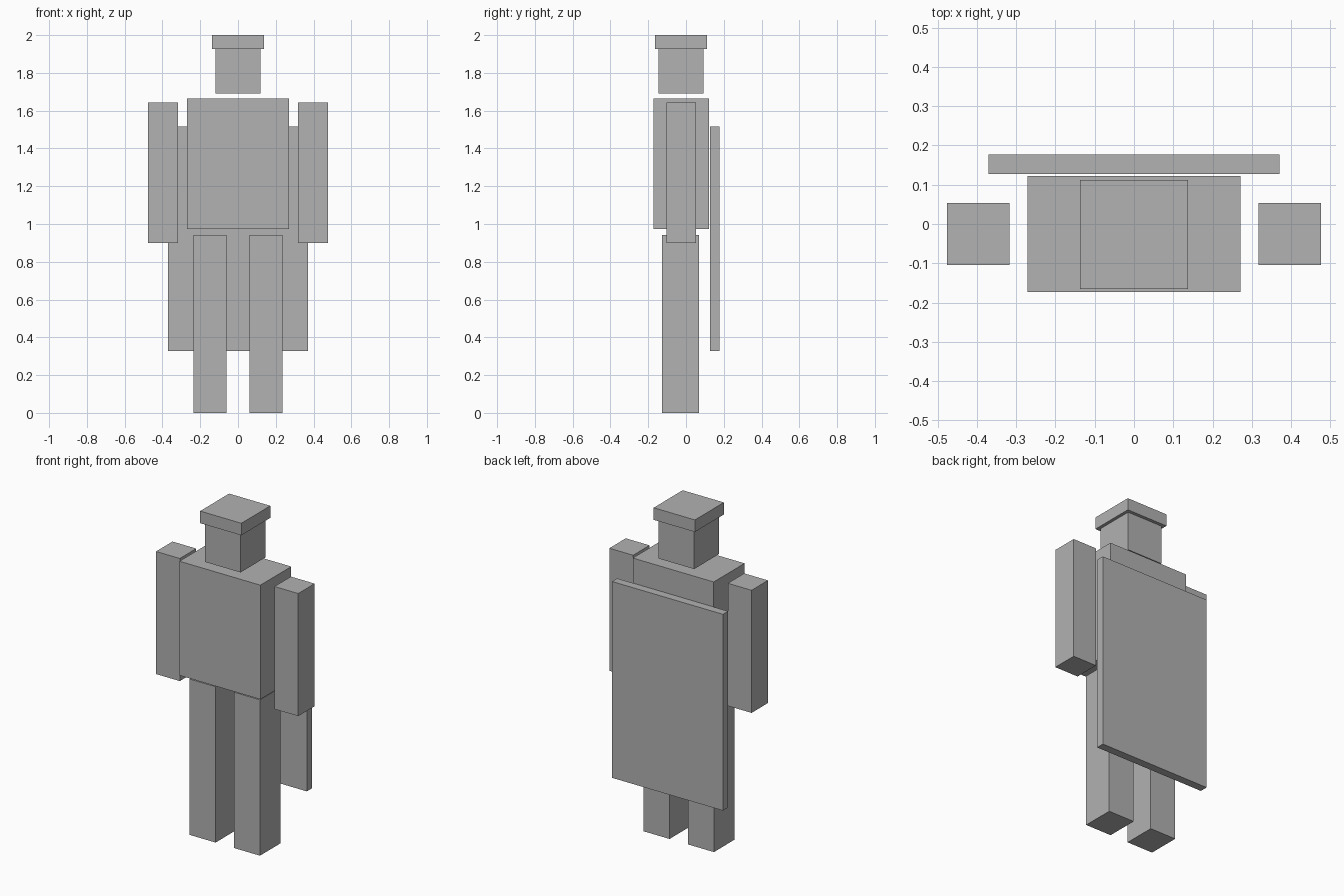
import bpy

default_cube = bpy.data.objects.get("Cube")
if default_cube:
    bpy.data.objects.remove(default_cube, do_unlink=True)

# Single plain grey for the whole figure
GREY = (0.445, 0.445, 0.445, 1.0)
grey = bpy.data.materials.new("plain_grey")
grey.use_nodes = True
grey.diffuse_color = GREY
grey.node_tree.nodes["Principled BSDF"].inputs["Base Color"].default_value = GREY


def box(name, x, y, z):
    """Axis-aligned block spanning the given (min, max) ranges."""
    spans = (x, y, z)
    bpy.ops.mesh.primitive_cube_add(size=1, location=[(a + b) / 2 for a, b in spans])
    obj = bpy.context.object
    obj.name = name
    obj.scale = [b - a for a, b in spans]
    bpy.ops.object.transform_apply(location=False, rotation=False, scale=True)
    obj.data.materials.append(grey)
    return obj


def pair(name, x, y, z):
    """Left block (+x) and its mirrored right twin."""
    box("left_" + name, x, y, z)
    box("right_" + name, (-x[1], -x[0]), y, z)


# Body
box("torso", (-0.271, 0.271), (-0.173, 0.122), (0.973, 1.664))
pair("leg", (0.061, 0.236), (-0.127, 0.07), (0, 0.943))
pair("arm", (0.317, 0.476), (-0.104, 0.053), (0.9, 1.642))

# Head floats just above the torso, with a flat cap on it
box("head", (-0.119, 0.119), (-0.146, 0.092), (1.69, 1.928))
box("cap", (-0.138, 0.138), (-0.165, 0.112), (1.927, 2.0))

# Cape hanging behind the back
box("cape", (-0.371, 0.371), (0.128, 0.177), (0.328, 1.516))
